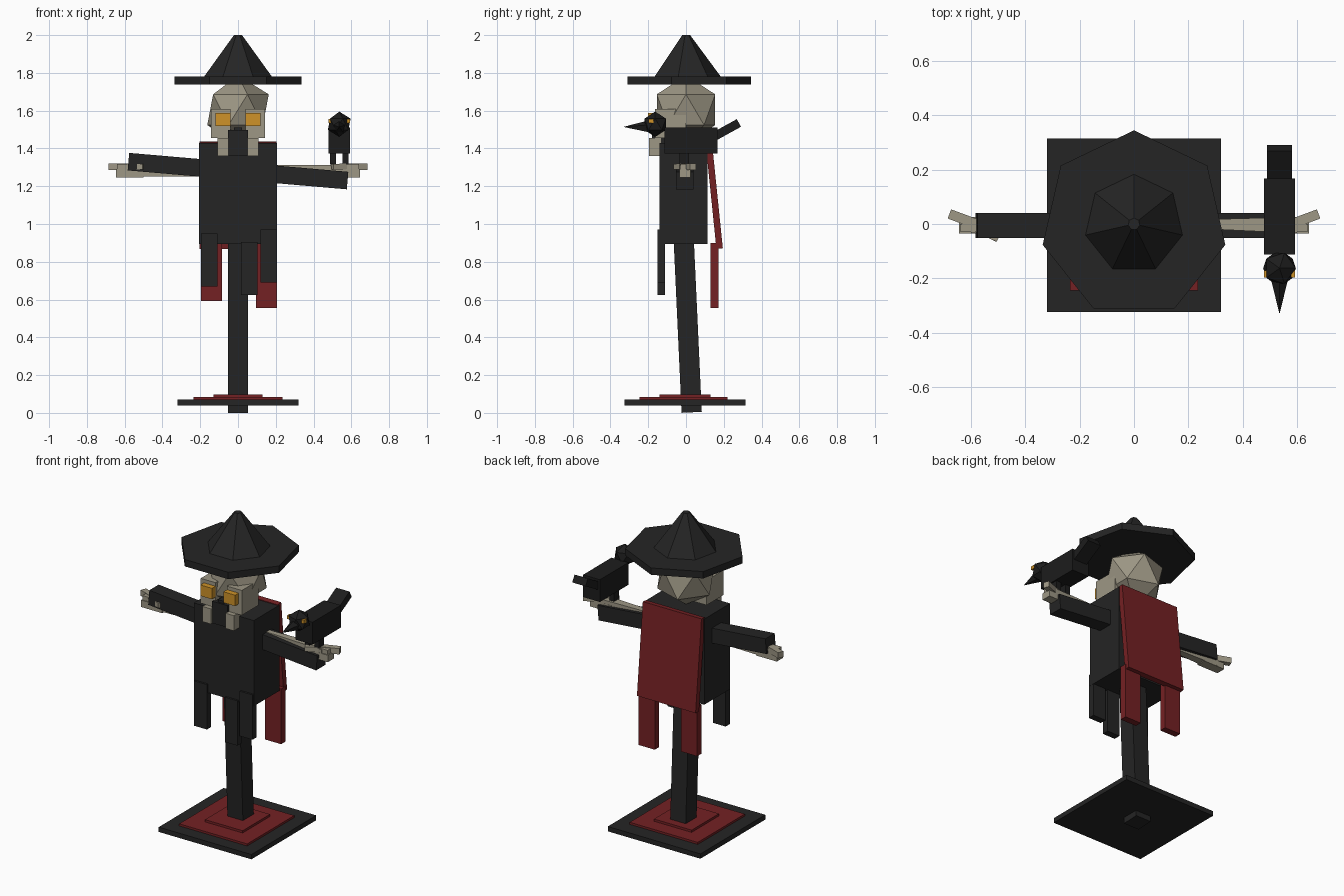
import bpy, math
from mathutils import Vector, Matrix

if "Cube" in bpy.data.objects:
    bpy.data.objects.remove(bpy.data.objects["Cube"])


def material(name, rgb):
    m = bpy.data.materials.new(name)
    m.diffuse_color = (*rgb, 1)
    m.use_nodes = True
    m.node_tree.nodes["Principled BSDF"].inputs["Base Color"].default_value = m.diffuse_color
    return m


CLOTH = material("charcoal", (0.018, 0.018, 0.018))
FEATHER = material("black_feather", (0.012, 0.012, 0.012))
RED = material("dark_red", (0.175, 0.015, 0.017))
BONE = material("bone", (0.34, 0.31, 0.235))
AMBER = material("amber", (0.62, 0.29, 0.022))


def finish(name, mat):
    o = bpy.context.object
    o.name = name
    o.data.materials.append(mat)
    return o


def box(name, mat, x, y, z):
    """Box from (min, max) pairs on each axis."""
    bpy.ops.mesh.primitive_cube_add(size=1)
    o = finish(name, mat)
    lo, hi = Vector((x[0], y[0], z[0])), Vector((x[1], y[1], z[1]))
    o.data.transform(Matrix.Diagonal((*(hi - lo), 1)))
    o.location = (lo + hi) / 2
    return o


def beam(name, mat, a, b, w, h):
    """Box running from a to b, w wide sideways and h thick."""
    a, b = Vector(a), Vector(b)
    o = box(name, mat, (-w / 2, w / 2), (-h / 2, h / 2), (0, (b - a).length))
    d = (b - a).normalized()
    # keep the width axis level: along x for y-z beams, along y for x beams
    side = Vector((0, 1, 0)) if abs(d.x) > 0.5 else Vector((1, 0, 0))
    side = (side - d * side.dot(d)).normalized()
    up = d.cross(side)
    o.matrix_world = Matrix.Translation((a + b) / 2) @ Matrix((side, up, d)).transposed().to_4x4()
    return o


def cone(name, mat, sides, r1, r2, depth, loc, rot=(0, 0, 0)):
    bpy.ops.mesh.primitive_cone_add(vertices=sides, radius1=r1, radius2=r2,
                                    depth=depth, location=loc, rotation=rot)
    return finish(name, mat)


def ico(name, mat, r, loc):
    bpy.ops.mesh.primitive_ico_sphere_add(subdivisions=1, radius=r, location=loc)
    return finish(name, mat)


# ground slab with stepped red mat
box("base_slab", CLOTH, (-0.32, 0.32), (-0.325, 0.315), (0.04, 0.07))
box("base_mat", RED, (-0.235, 0.235), (-0.245, 0.22), (0.065, 0.083))
box("base_mat_top", RED, (-0.13, 0.13), (-0.14, 0.13), (0.08, 0.097))

# leaning post
beam("post", CLOTH, (0, 0.03, 0.003), (0, -0.025, 1.2), 0.107, 0.107)

# coat and ragged front strips
box("coat", CLOTH, (-0.207, 0.207), (-0.14, 0.115), (0.895, 1.43))
for i, (x0, x1, z0, z1) in enumerate([(-0.197, -0.108, 0.67, 0.95),
                                      (0.015, 0.102, 0.625, 0.905),
                                      (0.118, 0.206, 0.69, 0.97)]):
    box(f"coat_strip_{i}", CLOTH, (x0, x1), (-0.152, -0.11), (z0, z1))

# cape and its tails
beam("cape", RED, (0, 0.12, 1.436), (0, 0.178, 0.87), 0.405, 0.034)
box("cape_tail_left", RED, (-0.197, -0.085), (0.13, 0.172), (0.592, 0.9))
box("cape_tail_right", RED, (0.095, 0.207), (0.13, 0.172), (0.555, 0.9))

# tilted crossbar sleeves
beam("sleeves", CLOTH, (-0.58, -0.006, 1.33), (0.58, -0.006, 1.23), 0.092, 0.093)

# bone arms, palms and fingers
for s, side in ((-1, "left"), (1, "right")):
    arm = beam(f"arm_bone_{side}", BONE, (s * 0.2, 0, 1.282), (s * 0.6, -0.004, 1.282), 0.06, 0.06)
    for v in arm.data.vertices:          # thinner at the shoulder
        if v.co.z < 0:
            v.co.x *= 0.5
    box(f"palm_{side}", BONE, sorted((s * 0.5, s * 0.645)), (-0.035, 0.025), (1.247, 1.29))
    beam(f"finger_a_{side}", BONE, (s * 0.55, -0.012, 1.3), (s * 0.64, -0.015, 1.3), 0.03, 0.035)
    beam(f"finger_b_{side}", BONE, (s * 0.58, 0.0, 1.303), (s * 0.68, 0.037, 1.303), 0.036, 0.036)
    beam(f"thumb_{side}", BONE, (s * 0.58, -0.015, 1.305), (s * 0.5, -0.052, 1.303), 0.03, 0.03)

# skull
ico("skull", BONE, 0.182, (0, 0, 1.605))
for s, side in ((-1, "left"), (1, "right")):
    box(f"cheek_{side}", BONE, sorted((s * 0.04, s * 0.142)), (-0.165, 0.0), (1.455, 1.61))
    box(f"tooth_{side}", BONE, sorted((s * 0.05, s * 0.108)), (-0.195, -0.13), (1.36, 1.455))
    box(f"eye_{side}", AMBER, sorted((s * 0.04, s * 0.12)), (-0.2, -0.15), (1.52, 1.588))
box("mouth", CLOTH, (-0.052, 0.052), (-0.18, -0.1), (1.36, 1.497))
box("nose", CLOTH, (-0.02, 0.02), (-0.17, -0.1), (1.49, 1.512))

# seven-sided hat
cone("hat_brim", CLOTH, 7, 0.345, 0.345, 0.043, (0, 0, 1.76))
cone("hat_crown", CLOTH, 7, 0.188, 0.022, 0.225, (0, 0, 1.8875))

# perched bird
BX = 0.536
box("bird_body", FEATHER, (BX - 0.058, BX + 0.058), (-0.113, 0.167), (1.373, 1.512))
beam("bird_tail", FEATHER, (BX, 0.13, 1.452), (BX, 0.28, 1.535), 0.092, 0.046)
ico("bird_head", FEATHER, 0.067, (BX, -0.163, 1.528))
cone("bird_beak", FEATHER, 5, 0.036, 0.0, 0.14, (BX, -0.262, 1.514), (math.pi / 2, 0, 0))
for s, side in ((-1, "left"), (1, "right")):
    c = BX + s * 0.05
    box(f"bird_eye_{side}", AMBER, (c - 0.008, c + 0.008), (-0.198, -0.172), (1.535, 1.557))
    c = BX + s * 0.033
    box(f"bird_leg_{side}", FEATHER, (c - 0.016, c + 0.016), (-0.035, 0.015), (1.315, 1.38))
